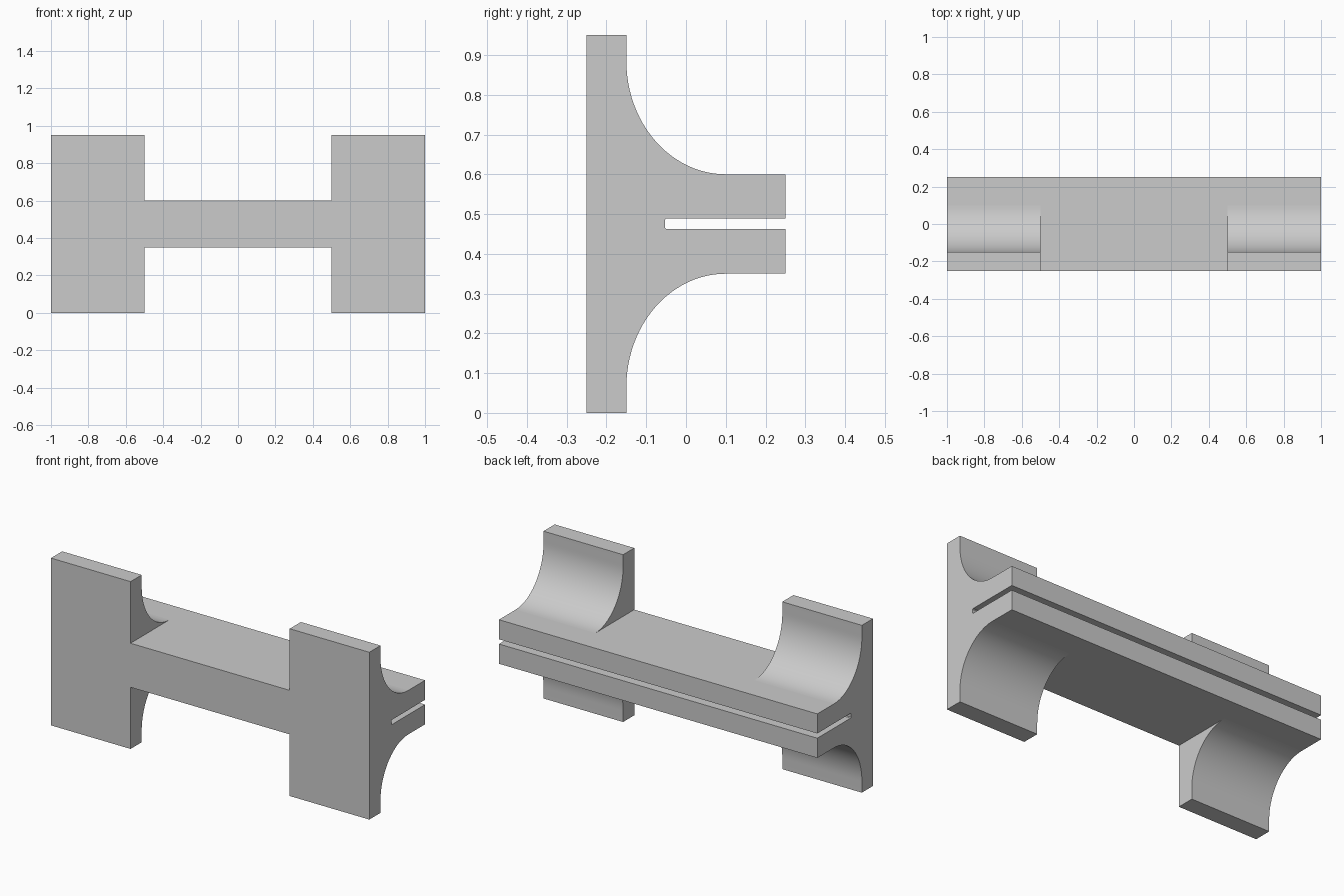
import bpy, bmesh, math

cube = bpy.data.objects.get("Cube")
if cube:
    bpy.data.objects.remove(cube, do_unlink=True)

BACK, FRONT = 0.25, -0.25
LOW, HIGH, TOP = 0.35, 0.60, 0.95

grey = bpy.data.materials.new("plain grey")
grey.use_nodes = True
colour = (0.6, 0.6, 0.6, 1)
grey.diffuse_color = colour
grey.node_tree.nodes["Principled BSDF"].inputs["Base Color"].default_value = colour


def extrude_profile(name, profile, x0, x1, open_edges=()):
    """Extrude a (y, z) profile along x, leaving the listed sides open."""
    bm = bmesh.new()
    near = [bm.verts.new((x0, y, z)) for y, z in profile]
    far = [bm.verts.new((x1, y, z)) for y, z in profile]
    bm.faces.new(near)
    bm.faces.new(far)
    n = len(profile)
    for i in range(n):
        if i not in open_edges:
            j = (i + 1) % n
            bm.faces.new((near[i], near[j], far[j], far[i]))
    bmesh.ops.recalc_face_normals(bm, faces=bm.faces)
    mesh = bpy.data.meshes.new(name)
    bm.to_mesh(mesh)
    bm.free()
    mesh.materials.append(grey)
    obj = bpy.data.objects.new(name, mesh)
    bpy.context.collection.objects.link(obj)
    bpy.ops.object.select_all(action="DESELECT")
    obj.select_set(True)
    bpy.context.view_layer.objects.active = obj
    bpy.ops.object.shade_smooth_by_angle(angle=math.radians(30))
    return obj


# Full-length beam with a narrow slot open at the back
slot_end, slot_low, slot_high, ease = -0.053, 0.462, 0.489, 0.004
beam = [(FRONT, LOW), (BACK, LOW), (BACK, slot_low),
        (slot_end + ease, slot_low), (slot_end, slot_low + ease),
        (slot_end, slot_high - ease), (slot_end + ease, slot_high),
        (BACK, slot_high), (BACK, HIGH), (FRONT, HIGH)]
extrude_profile("slotted_beam", beam, -1, 1)

# Concave flange: plate on the front blending into the beam
STEPS, DEPTH, RISE = 24, 0.25, 0.285
curve = [(0.10 - DEPTH * math.sin(a), HIGH + RISE * (1 - math.cos(a)))
         for a in (math.pi / 2 * i / STEPS for i in range(STEPS + 1))]
upper = [(FRONT, HIGH)] + curve + [(-0.15, TOP), (FRONT, TOP)]
lower = [(y, TOP - z) for y, z in upper]

# Four flanges, one above and one below at each end
for side, x0, x1 in (("right", -1, -0.5), ("left", 0.5, 1)):
    for level, profile in (("upper", upper), ("lower", lower)):
        flange = extrude_profile(f"{level}_{side}_flange", profile, x0, x1, open_edges=(0,))
        # Keep normals outward on the shell that is open towards the beam
        bm = bmesh.new()
        bm.from_mesh(flange.data)
        outer = max(bm.faces, key=lambda f: f.calc_center_median().x)
        if outer.normal.x < 0:
            bmesh.ops.reverse_faces(bm, faces=bm.faces)
        bm.to_mesh(flange.data)
        bm.free()
